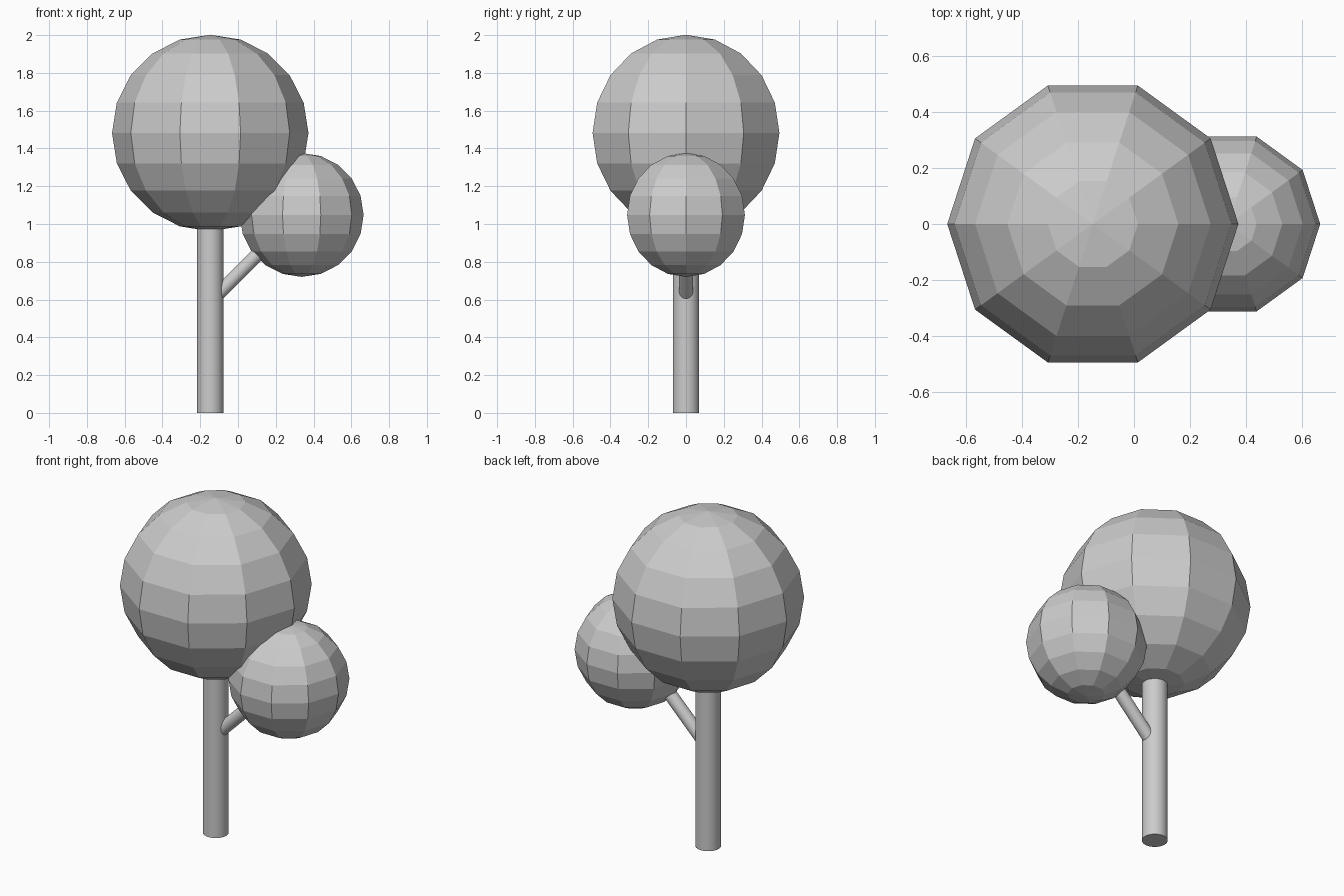
import bpy
import math
from mathutils import Vector

if "Cube" in bpy.data.objects:
    bpy.data.objects.remove(bpy.data.objects["Cube"])

TRUNK_X = -0.147


def foliage(name, radius, location):
    """Faceted ball with a corner on the x axis."""
    bpy.ops.mesh.primitive_uv_sphere_add(segments=10, ring_count=10,
                                         radius=radius, location=location)
    ob = bpy.context.object
    ob.name = name
    corner = max((v.co for v in ob.data.vertices), key=lambda c: c.xy.length)
    ob.rotation_euler.z = -math.atan2(corner.y, corner.x)
    bpy.ops.object.shade_flat()


def limb(name, start, end, radius):
    """Smooth round cylinder between two points."""
    a, b = Vector(start), Vector(end)
    bpy.ops.mesh.primitive_cylinder_add(vertices=32, radius=radius,
                                        depth=(b - a).length,
                                        location=(a + b) / 2)
    ob = bpy.context.object
    ob.name = name
    ob.rotation_euler = (b - a).to_track_quat('Z', 'Y').to_euler()
    bpy.ops.object.shade_smooth_by_angle()


# Trunk and side branch
limb("trunk", (TRUNK_X, 0, 0), (TRUNK_X, 0, 1.2), 0.07)
limb("branch", (-0.14, 0, 0.595), (0.25, 0, 0.985), 0.037)

# Foliage balls
foliage("large_foliage", 0.52, (TRUNK_X, 0, 1.482))
foliage("small_foliage", 0.328, (0.337, 0, 1.048))
